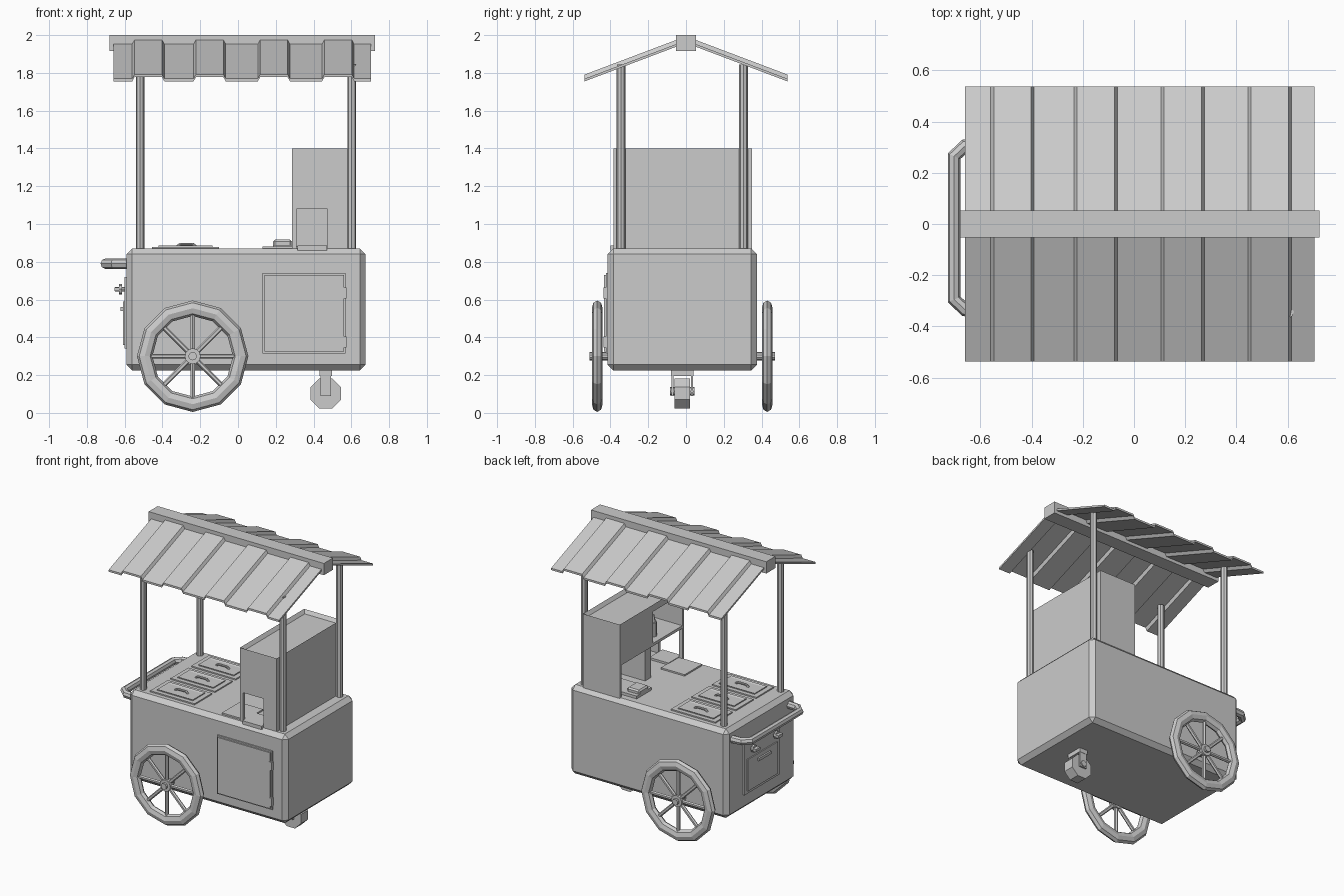
import bpy, bmesh, math
from mathutils import Vector

cube = bpy.data.objects.get("Cube")
if cube:
    bpy.data.objects.remove(cube, do_unlink=True)

GREY = (0.6, 0.6, 0.6, 1)
mat = bpy.data.materials.new("plain_grey")
mat.use_nodes = True
mat.diffuse_color = GREY
mat.node_tree.nodes["Principled BSDF"].inputs["Base Color"].default_value = GREY

CY = -0.02  # middle of the cart across y


def add(name, bm):
    bmesh.ops.recalc_face_normals(bm, faces=bm.faces)
    me = bpy.data.meshes.new(name)
    bm.to_mesh(me)
    bm.free()
    me.materials.append(mat)
    ob = bpy.data.objects.new(name, me)
    bpy.context.collection.objects.link(ob)
    return ob


def box(name, x, y, z, bevel=0):
    bm = bmesh.new()
    bmesh.ops.create_cube(bm, size=1)
    for v in bm.verts:
        v.co = [(r[0] + r[1]) / 2 + c * (r[1] - r[0]) for c, r in zip(v.co, (x, y, z))]
    if bevel:
        bmesh.ops.bevel(bm, geom=bm.edges[:], offset=bevel, segments=1, affect='EDGES')
    return add(name, bm)


def rod(name, a, b, r1, r2=None, sides=8, turn=0.0):
    a, b = Vector(a), Vector(b)
    bm = bmesh.new()
    bmesh.ops.create_cone(bm, cap_ends=True, segments=sides, radius1=r1,
                          radius2=r1 if r2 is None else r2, depth=(b - a).length)
    ob = add(name, bm)
    ob.rotation_mode = 'QUATERNION'
    ob.location = (a + b) / 2
    ob.rotation_quaternion = (b - a).to_track_quat('Z', 'Y')
    if turn:
        for v in ob.data.vertices:
            x, y, _ = v.co
            v.co.x = x * math.cos(turn) - y * math.sin(turn)
            v.co.y = x * math.sin(turn) + y * math.cos(turn)
    return ob


def pipe(name, points, radius):
    cu = bpy.data.curves.new(name, 'CURVE')
    cu.dimensions = '3D'
    cu.bevel_depth, cu.bevel_resolution, cu.use_fill_caps = radius, 2, True
    sp = cu.splines.new('POLY')
    sp.points.add(len(points) - 1)
    for p, co in zip(sp.points, points):
        p.co = (*co, 1)
    cu.materials.append(mat)
    ob = bpy.data.objects.new(name, cu)
    bpy.context.collection.objects.link(ob)
    bpy.ops.object.select_all(action='DESELECT')
    ob.select_set(True)
    bpy.context.view_layer.objects.active = ob
    bpy.ops.object.convert(target='MESH')
    for p in bpy.context.object.data.polygons:
        p.use_smooth = False


def recessed(name, x, y, z, rim, depth):
    # box with a sunken top
    ob = box(name, x, y, z)
    bm = bmesh.new()
    bm.from_mesh(ob.data)
    top = max(bm.faces, key=lambda f: f.calc_center_median().z)
    bmesh.ops.inset_region(bm, faces=[top], thickness=rim)
    for v in top.verts:
        v.co.z -= depth
    bm.to_mesh(ob.data)
    bm.free()


# Cart body
box("cart_body", (-0.59, 0.675), (-0.415, 0.375), (0.225, 0.87), 0.03)

# Front door with border, hinges
box("door_frame", (0.13, 0.57), (-0.424, -0.41), (0.315, 0.74))
box("door_panel", (0.14, 0.56), (-0.434, -0.41), (0.325, 0.73))
for z in (0.635, 0.375):
    box("door_hinge", (0.555, 0.575), (-0.437, -0.41), (z - 0.03, z + 0.03))

# Large spoked wheels
WX, WZ = -0.24, 0.30
for s in (-1, 1):
    wy = CY + s * 0.45
    bpy.ops.mesh.primitive_torus_add(major_segments=12, minor_segments=8,
                                     major_radius=0.254, minor_radius=0.041,
                                     location=(WX, wy, WZ), rotation=(math.pi / 2, 0, 0))
    rim = bpy.context.object
    rim.name = "wheel_rim"
    rim.scale.z = 0.7
    rim.data.materials.append(mat)
    for k in range(8):
        a = k * math.pi / 4
        d = Vector((math.cos(a), 0, math.sin(a)))
        c = Vector((WX, wy, WZ))
        rod("wheel_spoke", c + d * 0.02, c + d * 0.23, 0.013, sides=6)
    rod("wheel_hub", (WX, wy - 0.022, WZ), (WX, wy + 0.022, WZ), 0.042, sides=12)
    rod("axle", (WX, CY + s * 0.38, WZ), (WX, wy + s * 0.04, WZ), 0.022, sides=10)

# Caster under the far end
CX = 0.465
rod("caster_wheel", (CX, -0.06, 0.103), (CX, 0.02, 0.103), 0.087, sides=8, turn=math.pi / 8)
rod("caster_axle", (CX, -0.085, 0.115), (CX, 0.045, 0.115), 0.022)
for y in (-0.078, 0.026):
    box("caster_fork", (0.437, 0.493), (y, y + 0.012), (0.09, 0.21))
box("caster_plate", (0.432, 0.498), (-0.08, 0.04), (0.195, 0.228))

# Roof posts
for x in (-0.518, 0.602):
    for s in (-1, 1):
        y = CY + s * 0.324
        rod("roof_post", (x, y, 0.86), (x, y, 1.845), 0.023)

# Ridged roof sheets and ridge beam
profile = [(-0.66, 0)]
for x0 in (-0.56, -0.235, 0.105, 0.445):
    x1 = x0 + 0.17
    profile += [(x0, 0), (x0 + 0.012, 0.022), (x1 - 0.012, 0.022), (x1, 0)]
profile.append((0.705, 0))
outline = [(x, z + 0.014) for x, z in profile] + profile[::-1]
for s, name in ((-1, "roof_front"), (1, "roof_back")):
    bm = bmesh.new()
    rings = [[bm.verts.new((x, s * y, z + h)) for x, z in outline]
             for y, h in ((0, 1.958), (0.537, 1.755))]
    n = len(outline)
    for i in range(n):
        j = (i + 1) % n
        bm.faces.new((rings[0][i], rings[0][j], rings[1][j], rings[1][i]))
    for r in rings:
        bm.faces.new(r)
    add(name, bm)
box("ridge_beam", (-0.68, 0.725), (-0.052, 0.052), (1.915, 2.0))

# Push handle and end panel with knobs
pipe("push_handle", [(-0.58, 0.31, 0.79), (-0.66, 0.305, 0.79), (-0.703, 0.265, 0.79),
                     (-0.703, -0.295, 0.79), (-0.66, -0.335, 0.79), (-0.58, -0.34, 0.79)], 0.027)
box("end_panel", (-0.602, -0.58), (-0.21, 0.19), (0.34, 0.72))
box("oven_door", (-0.61, -0.59), (-0.18, 0.16), (0.36, 0.59))
for y in (CY - 0.13, CY + 0.13):
    rod("knob_stem", (-0.6, y, 0.655), (-0.65, y, 0.655), 0.012)
    rod("knob_cap", (-0.615, y, 0.655), (-0.63, y, 0.655), 0.028)
    box("knob_grip", (-0.655, -0.63), (y - 0.025, y + 0.025), (0.645, 0.665))
box("oven_pull", (-0.622, -0.6), (CY - 0.07, CY + 0.07), (0.54, 0.56))

# Food pans with lids
for k in (-1, 0, 1):
    y = CY + k * 0.235
    box("pan_rim", (-0.455, -0.1), (y - 0.1, y + 0.1), (0.86, 0.879))
    recessed("pan_lid", (-0.42, -0.135), (y - 0.07, y + 0.07), (0.87, 0.886), 0.02, 0.005)
    pipe("lid_handle", [(-0.325, y, 0.878), (-0.305, y, 0.893), (-0.24, y, 0.893),
                        (-0.22, y, 0.878)], 0.008)

# Cabinet shell with sunken top
recessed("cabinet_top", (0.285, 0.58), (-0.385, 0.35), (1.35, 1.4), 0.025, 0.025)
box("cabinet_side", (0.56, 0.58), (-0.385, 0.35), (0.865, 1.36))
box("cabinet_back", (0.285, 0.57), (0.33, 0.35), (0.865, 1.36))
box("cabinet_machine", (0.285, 0.57), (-0.03, 0.34), (1.1, 1.36))
box("cabinet_column", (0.30, 0.57), (-0.03, 0.04), (0.865, 1.11))
box("front_header", (0.285, 0.58), (-0.385, -0.365), (1.08, 1.36))
box("front_jamb_narrow", (0.285, 0.31), (-0.385, -0.365), (0.865, 1.09))
box("front_jamb_wide", (0.475, 0.57), (-0.385, -0.365), (0.865, 1.09))
box("cabinet_shelf", (0.285, 0.57), (-0.37, -0.02), (1.10, 1.12))

# Bottle, drip tray and serving plates
rod("bottle", (0.36, -0.13, 1.11), (0.36, -0.13, 1.22), 0.03)
rod("bottle_neck", (0.36, -0.13, 1.22), (0.36, -0.13, 1.27), 0.022, 0.012)
box("serving_plate", (0.13, 0.32), (-0.37, -0.17), (0.86, 0.881))
box("drip_tray", (0.185, 0.45), (0.13, 0.30), (0.86, 0.89))
box("drip_grate", (0.185, 0.285), (0.16, 0.27), (0.88, 0.917), 0.01)
box("front_tray", (0.315, 0.47), (-0.40, -0.25), (0.86, 0.885))
